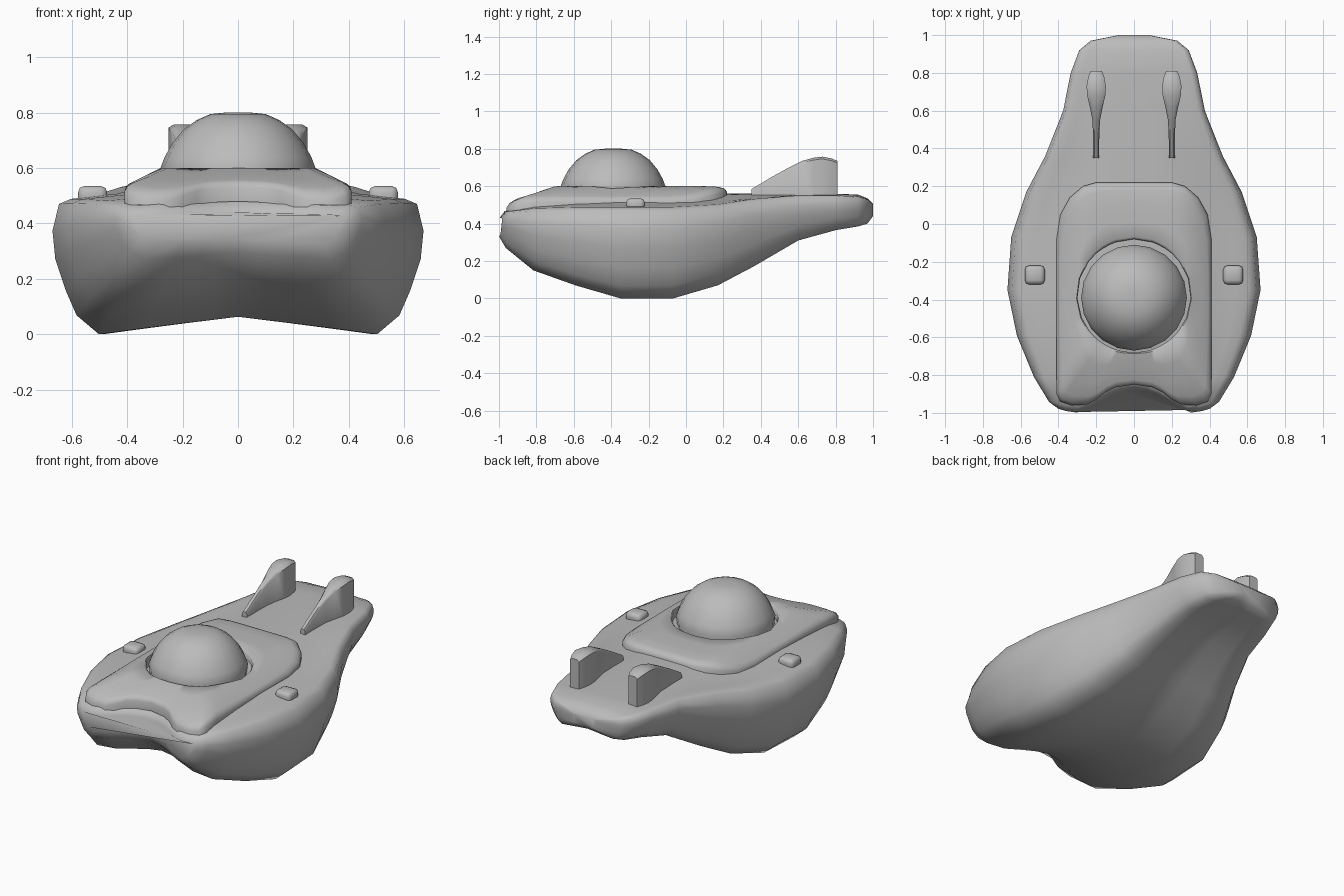
import bpy, bmesh, math
from mathutils import Vector

default = bpy.data.objects.get("Cube")
if default:
    bpy.data.objects.remove(default, do_unlink=True)

grey = bpy.data.materials.new("hull grey")
grey.use_nodes = True
COLOUR = (0.5, 0.5, 0.5, 1)
grey.diffuse_color = COLOUR
grey.node_tree.nodes["Principled BSDF"].inputs["Base Color"].default_value = COLOUR


def finish(name, bm, angle):
    """Turn a bmesh into a smooth-shaded grey object."""
    bmesh.ops.remove_doubles(bm, verts=bm.verts, dist=0.0005)
    bmesh.ops.recalc_face_normals(bm, faces=bm.faces)
    mesh = bpy.data.meshes.new(name)
    bm.to_mesh(mesh)
    bm.free()
    mesh.materials.append(grey)
    obj = bpy.data.objects.new(name, mesh)
    bpy.context.collection.objects.link(obj)
    bpy.ops.object.select_all(action='DESELECT')
    obj.select_set(True)
    bpy.context.view_layer.objects.active = obj
    bpy.ops.object.shade_smooth_by_angle(angle=math.radians(angle))
    return obj


def loft(rings, caps=(True, True)):
    """Skin a list of closed rings that share one point count."""
    bm = bmesh.new()
    rows = [[bm.verts.new(p) for p in ring] for ring in rings]
    n = len(rows[0])
    for a, b in zip(rows, rows[1:]):
        for i in range(n):
            j = (i + 1) % n
            bm.faces.new((a[i], a[j], b[j], b[i]))
    for row, wanted in zip((rows[0], rows[-1]), caps):
        if wanted:
            bm.faces.new(row)
    return bm


def lerp(table, x):
    """Read a piecewise-linear table of (position, value)."""
    if x <= table[0][0]:
        return table[0][1]
    for (x0, v0), (x1, v1) in zip(table, table[1:]):
        if x <= x1:
            return v0 + (v1 - v0) * (x - x0) / (x1 - x0)
    return table[-1][1]


# Hull stations: y, half width, keel height, rim height, deck crown height
STATIONS = [
    (-1.0, .40, .33, .43, .44), (-.97, .45, .27, .465, .47),
    (-.83, .53, .15, .48, .525), (-.6, .62, .07, .485, .55),
    (-.35, .67, 0, .485, .56), (-.07, .65, 0, .485, .56),
    (.17, .57, .07, .50, .56), (.36, .47, .17, .53, .56),
    (.6, .375, .31, .55, .56), (.8, .335, .365, .55, .56),
    (.92, .29, .385, .545, .555), (.97, .23, .40, .53, .535),
    (1.0, .08, .44, .505, .505)]
NOTCH = [(0, .125), (.1, .11), (.2, .05), (.29, 0), (.36, .01), (.43, .03)]
DECK = [(0, 1), (.15, 1), (.3, .95), (.45, .75), (.65, .3), (.8, .15), (.9, .05)]
SIDE = [(.965, .97), (1, .77), (.985, .56), (.93, .33), (.87, .14), (.75, 0),
        (.5, .045), (.3, .08), (.15, .105), (0, .13)]


def hull_ring(y, w, keel, rim, crown):
    half = [(w * f, rim + (crown - rim) * k) for f, k in DECK]
    half += [(w * f, keel + (rim - keel) * k) for f, k in SIDE]
    whole = half + [(-x, z) for x, z in half[-2:0:-1]]
    fade = max(0, (-.3 - y) / .7) ** 1.4
    return [(x, y + lerp(NOTCH, abs(x)) * fade, z) for x, z in whole]


finish("hull", loft([hull_ring(*s) for s in STATIONS]), 75)

# Raised canopy deck with a round well for the dome
CENTRE = Vector((0, -.38))
EDGE = [(0, .22), (.2, .22), (.27, .2), (.34, .14), (.39, .05), (.41, -.08),
        (.41, -.25), (.41, -.4), (.41, -.55), (.41, -.7), (.41, -.8), (.41, -.9), (.39, -.94),
        (.33, -.96), (.25, -.955), (.2, -.93), (.15, -.89), (.1, -.865), (0, -.85)]
outline = [Vector(p) for p in EDGE + [(-x, y) for x, y in EDGE[-2:0:-1]]]


def deck_height(p):
    across = lerp([(.28, .6), (.36, .56), (.41, .535)], abs(p.x))
    along = lerp([(-.97, .5), (-.9, .535), (-.8, .565), (-.7, .6), (.1, .605), (.22, .59)], p.y)
    return min(across, along)


def deck_ring(t, drop):
    ring = []
    for p in outline:
        inner = CENTRE + (p - CENTRE).normalized() * .3
        q = inner.lerp(p, t)
        ring.append((q.x, q.y, deck_height(q) - drop))
    return ring


finish("canopy_deck", loft([deck_ring(*r) for r in (
    (0, .06), (0, .012), (.04, 0), (.3, 0), (.6, 0), (.85, 0), (.95, .004), (1, .02), (1, .07))],
    (False, False)), 60)

# Glass-like dome sitting in the well
DOME = [(.272, .53), (.28, .6), (.265, .64), (.237, .69), (.196, .74), (.15, .773), (.1, .795), (.04, .801)]


def circle(r, z, n=20):
    return [(r * math.cos(math.tau * i / n), -.39 + r * math.sin(math.tau * i / n), z)
            for i in range(n)]


finish("dome", loft([circle(r, z) for r, z in DOME]), 60)

# Tail fins: y, half thickness, top height
FIN = [(.35, .016, .585), (.45, .016, .645), (.55, .02, .70), (.62, .034, .735),
       (.68, .048, .752), (.73, .051, .758), (.78, .042, .748), (.81, .03, .735)]


def fin_ring(x, y, t, top):
    return [(x - t, y, .53), (x - t, y, top - .012), (x - t * .6, y, top),
            (x + t * .6, y, top), (x + t, y, top - .012), (x + t, y, .53)]


for side, label in ((1, "left"), (-1, "right")):
    finish(label + "_tail_fin", loft([fin_ring(.2 * side, *f) for f in FIN]), 45)

    # Small rounded pod on the side deck
    bm = bmesh.new()
    bmesh.ops.create_cube(bm, size=1)
    for v in bm.verts:
        v.co = Vector((v.co.x * .105 + .525 * side, v.co.y * .1 - .27, v.co.z * .07 + .5))
    bmesh.ops.bevel(bm, geom=bm.edges[:], offset=.022, segments=2, profile=.5, affect='EDGES')
    finish(label + "_side_pod", bm, 60)
